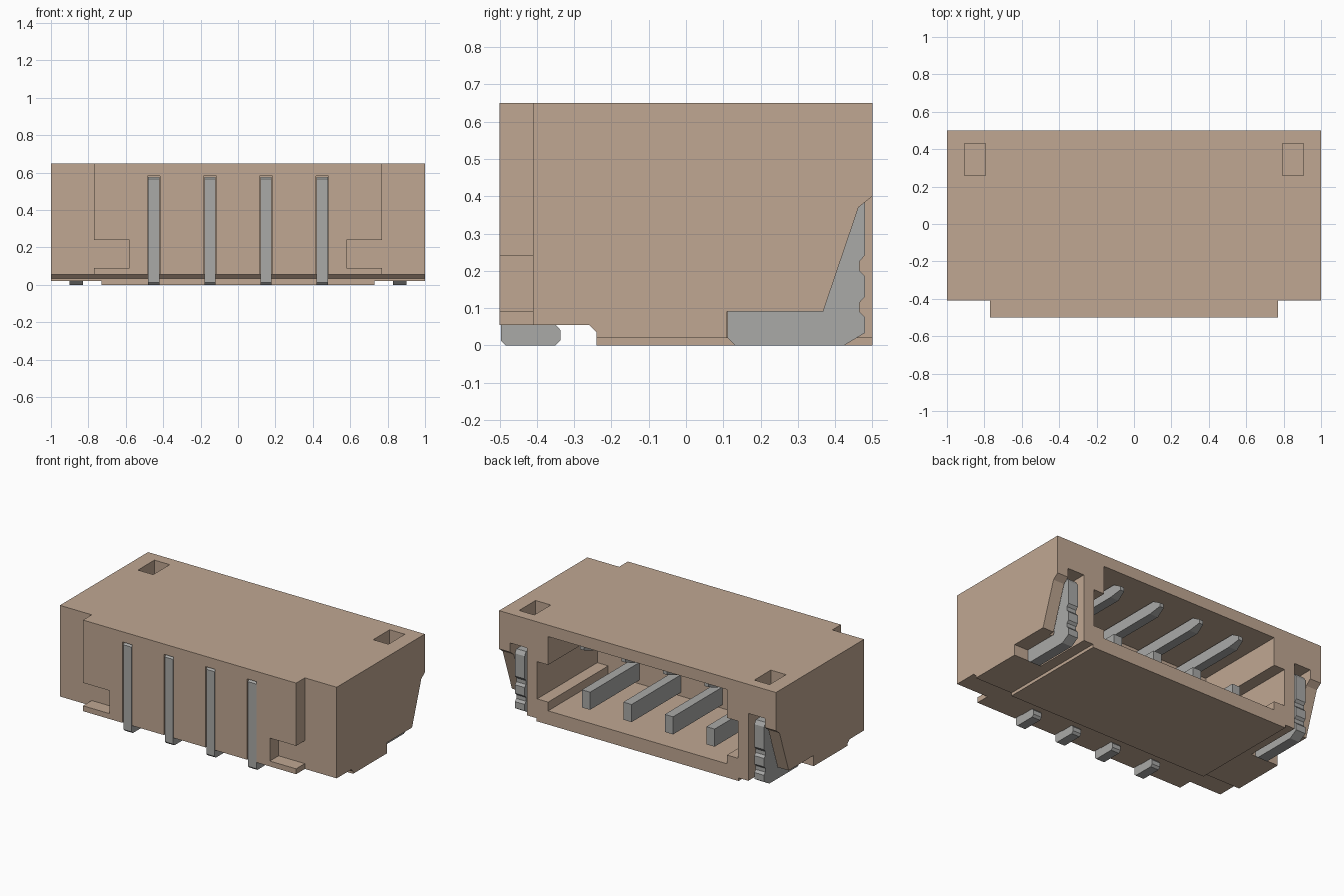
import bpy, bmesh

cube = bpy.data.objects.get("Cube")
if cube:
    bpy.data.objects.remove(cube, do_unlink=True)


def material(name, rgb, metallic=0.0):
    m = bpy.data.materials.new(name)
    m.use_nodes = True
    m.diffuse_color = (*rgb, 1)
    bsdf = m.node_tree.nodes["Principled BSDF"]
    bsdf.inputs["Base Color"].default_value = (*rgb, 1)
    bsdf.inputs["Metallic"].default_value = metallic
    return m


TAN = material("tan plastic", (0.53, 0.39, 0.29))
GREY = material("grey metal", (0.40, 0.40, 0.39))


def prism(name, profile, x0, x1, mat):
    """Extrude a (y, z) profile from x0 to x1."""
    bm = bmesh.new()
    face = bm.faces.new([bm.verts.new((x0, y, z)) for y, z in profile])
    ext = bmesh.ops.extrude_face_region(bm, geom=[face])
    moved = [v for v in ext["geom"] if isinstance(v, bmesh.types.BMVert)]
    bmesh.ops.translate(bm, verts=moved, vec=(x1 - x0, 0, 0))
    bmesh.ops.recalc_face_normals(bm, faces=bm.faces)
    mesh = bpy.data.meshes.new(name)
    bm.to_mesh(mesh)
    bm.free()
    obj = bpy.data.objects.new(name, mesh)
    mesh.materials.append(mat)
    bpy.context.collection.objects.link(obj)
    return obj


def rect(y0, y1, z0, z1):
    return [(y0, z0), (y1, z0), (y1, z1), (y0, z1)]


def cut(target, profile, x0, x1):
    cutter = prism("cutter", profile, x0, x1, TAN)
    cutter.hide_render = True
    mod = target.modifiers.new("cut", "BOOLEAN")
    mod.operation = "DIFFERENCE"
    mod.solver = "EXACT"
    mod.object = cutter
    bpy.context.view_layer.objects.active = target
    bpy.ops.object.modifier_apply(modifier=mod.name)
    bpy.data.objects.remove(cutter, do_unlink=True)


PIN_X = (-0.45, -0.15, 0.15, 0.45)

# Housing block with the raised front underside
housing = prism("housing", [(-0.5, 0.055), (-0.26, 0.055), (-0.24, 0.035), (-0.24, 0),
                            (0.5, 0), (0.5, 0.65), (-0.5, 0.65)], -1, 1, TAN)

# Plug cavity, open at the back, with wider side grooves
cut(housing, rect(-0.12, 0.6, 0.09, 0.575), -0.646, 0.646)
cut(housing, rect(-0.12, 0.6, 0.147, 0.39), -0.725, 0.725)

# Slots in the front face for the contact strips
for x in PIN_X:
    cut(housing, rect(-0.6, -0.44, -0.1, 0.583), x - 0.034, x + 0.034)

# Side features, repeated on both sides
side_opening = [(0.11, -0.1), (0.11, 0.09), (0.368, 0.09), (0.463, 0.37),
                (0.5, 0.40), (0.6, 0.48), (0.6, -0.1)]
side_cuts = [
    (rect(-0.6, -0.41, -0.1, 0.8), 0.77, 1.1),      # front corner step
    (rect(-0.6, -0.41, 0.09, 0.24), 0.58, 0.8),     # front notch
    (rect(-0.7, 0.7, -0.1, 0.02), 0.73, 1.1),       # raised underside edge
    (side_opening, 0.80, 1.1),                      # opening around the solder tab
    (rect(0.33, 0.6, -0.05, 0.46), 0.80, 0.92),     # tab slot
    (rect(0.26, 0.43, 0.52, 0.8), 0.795, 0.905),    # top window
]
for profile, a, b in side_cuts:
    cut(housing, profile, a, b)
    cut(housing, profile, -b, -a)

# Solder tabs with two rear grip notches
tab_profile = [(0.112, 0.09), (0.112, 0.02), (0.132, 0), (0.425, 0), (0.48, 0.033),
               (0.48, 0.075), (0.466, 0.09), (0.466, 0.115), (0.48, 0.13),
               (0.48, 0.185), (0.466, 0.20), (0.466, 0.225), (0.48, 0.242),
               (0.48, 0.39), (0.465, 0.415), (0.39, 0.415), (0.345, 0.09)]
for side, a, b in (("left", 0.83, 0.90), ("right", -0.90, -0.83)):
    prism(side + "_solder_tab", tab_profile, a, b, GREY)

# Contacts: front strip with foot, lower bar and pointed upper blade
strip_profile = [(-0.497, 0.012), (-0.485, 0), (-0.35, 0), (-0.337, 0.014),
                 (-0.337, 0.041), (-0.35, 0.055), (-0.44, 0.055),
                 (-0.44, 0.577), (-0.485, 0.577), (-0.497, 0.565)]
blade_profile = [(-0.14, 0.49), (0.36, 0.49), (0.43, 0.515), (0.43, 0.54),
                 (0.39, 0.56), (-0.14, 0.56)]
for i, x in enumerate(PIN_X, 1):
    a, b = x - 0.03, x + 0.03
    prism(f"contact_strip_{i}", strip_profile, a, b, GREY)
    prism(f"contact_bar_{i}", rect(-0.14, 0.39, 0.115, 0.23), a, b, GREY)
    blade = prism(f"contact_blade_{i}", blade_profile, a, b, GREY)
    for v in blade.data.vertices:       # taper the tip sideways
        if v.co.y > 0.42:
            v.co.x = x + (v.co.x - x) * 0.5
